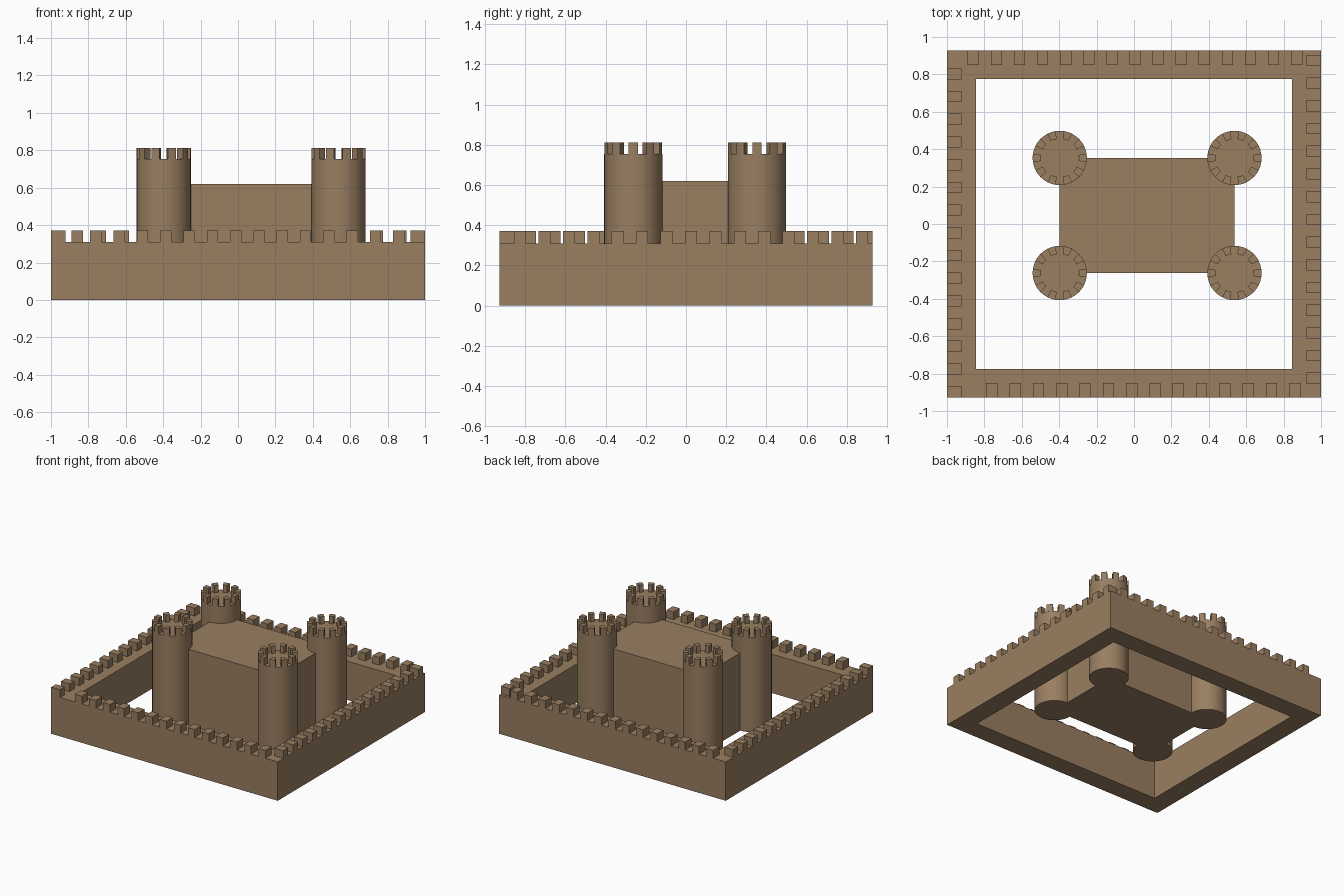
import bpy, bmesh, math

if "Cube" in bpy.data.objects:
    bpy.data.objects.remove(bpy.data.objects["Cube"])

stone = bpy.data.materials.new("sandstone")
stone.diffuse_color = (0.32, 0.21, 0.12, 1)
stone.use_nodes = True
stone.node_tree.nodes["Principled BSDF"].inputs["Base Color"].default_value = stone.diffuse_color


def add_prism(bm, points, z0, z1):
    """Extrude a counter-clockwise outline from z0 to z1."""
    low = [bm.verts.new((x, y, z0)) for x, y in points]
    high = [bm.verts.new((x, y, z1)) for x, y in points]
    bm.faces.new(low[::-1])
    bm.faces.new(high)
    n = len(points)
    for i in range(n):
        j = (i + 1) % n
        bm.faces.new((low[i], low[j], high[j], high[i]))


def rect(x0, x1, y0, y1):
    return [(x0, y0), (x1, y0), (x1, y1), (x0, y1)]


def finish(bm, name, smooth=False):
    mesh = bpy.data.meshes.new(name)
    bm.to_mesh(mesh)
    bm.free()
    obj = bpy.data.objects.new(name, mesh)
    bpy.context.collection.objects.link(obj)
    mesh.materials.append(stone)
    if smooth:
        bpy.ops.object.select_all(action='DESELECT')
        obj.select_set(True)
        bpy.context.view_layer.objects.active = obj
        bpy.ops.object.shade_smooth_by_angle(angle=math.radians(30))
    return obj


X, Y = 1.0, 0.927            # outer half sizes of the wall
IX, IY = 0.845, 0.775        # inner half sizes of the wall
WALL, WALL_TOP = 0.31, 0.372
DEPTH, WIDTH = 0.077, 0.06   # merlon thickness and length

# Outer wall ring
bm = bmesh.new()
rings = []
for hx, hy in ((X, Y), (IX, IY)):
    for z in (0, WALL):
        rings.append([bm.verts.new((x, y, z)) for x, y in rect(-hx, hx, -hy, hy)])
ob, ot, ib, it = rings
for i in range(4):
    j = (i + 1) % 4
    for a, b in ((ob, ot), (ot, it), (it, ib), (ib, ob)):
        bm.faces.new((a[i], a[j], b[j], b[i]))
finish(bm, "outer_wall")

# Wall merlons, each side starting from its own corner
bm = bmesh.new()
for k in range(14):
    x = -0.79 + 0.1246 * k
    add_prism(bm, rect(x, x + WIDTH, -Y, -Y + DEPTH), WALL, WALL_TOP)
finish(bm, "front_wall_merlons")
bm = bmesh.new()
for k in range(15):
    x = 0.90 - 0.1235 * k
    add_prism(bm, rect(x - WIDTH, x, Y - DEPTH, Y), WALL, WALL_TOP)
finish(bm, "back_wall_merlons")
bm = bmesh.new()
for k in range(15):
    y = -0.855 + 0.1214 * k
    add_prism(bm, rect(X - DEPTH, X, y, y + WIDTH), WALL, WALL_TOP)
finish(bm, "right_wall_merlons")
bm = bmesh.new()
for k in range(15):
    y = -Y + 0.1214 * k
    add_prism(bm, rect(-X, -X + DEPTH, y, y + WIDTH), WALL, WALL_TOP)
finish(bm, "left_wall_merlons")

# Central keep
KX, KY = (-0.397, 0.537), (-0.262, 0.353)
bm = bmesh.new()
add_prism(bm, rect(*KX, *KY), 0, 0.62)
finish(bm, "keep")


# Round corner towers with curved merlons
def arc(cx, cy, r, a0, a1, steps):
    return [(cx + r * math.cos(a0 + (a1 - a0) * i / steps),
             cy + r * math.sin(a0 + (a1 - a0) * i / steps)) for i in range(steps + 1)]


R, R_IN, TEETH = 0.145, 0.102, 10
for row, cy in zip(("front", "back"), KY):
    for side, cx in zip(("left", "right"), KX):
        bm = bmesh.new()
        add_prism(bm, arc(cx, cy, R, 0, math.tau, 40)[:-1], 0, 0.754)
        finish(bm, f"{row}_{side}_tower", smooth=True)
        bm = bmesh.new()
        half = math.tau / TEETH / 4
        for k in range(TEETH):
            a = math.tau * k / TEETH
            add_prism(bm, arc(cx, cy, R, a - half, a + half, 3)
                      + arc(cx, cy, R_IN, a + half, a - half, 3), 0.754, 0.812)
        finish(bm, f"{row}_{side}_tower_merlons", smooth=True)
